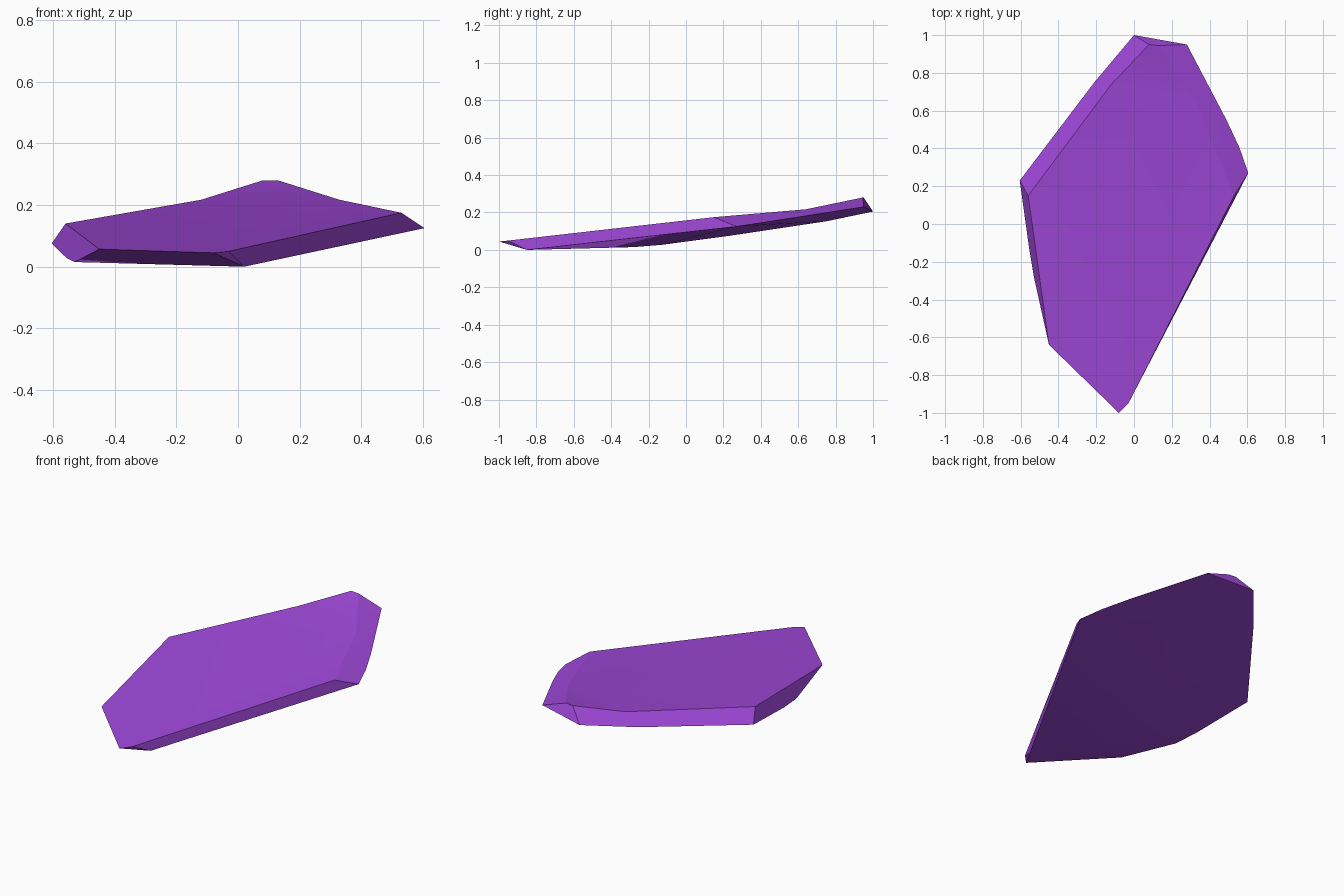
import bpy
import bmesh
import math

cube = bpy.data.objects.get("Cube")
if cube:
    bpy.data.objects.remove(cube, do_unlink=True)

# Single crystal colour
purple = bpy.data.materials.new("crystal purple")
purple.use_nodes = True
colour = (0.35, 0.065, 0.70, 1.0)
purple.diffuse_color = colour
shader = next(n for n in purple.node_tree.nodes if n.type == "BSDF_PRINCIPLED")
shader.inputs["Base Color"].default_value = colour

# Upper rim, counter-clockwise from the front tip
top_rim = [
    (-0.08, -1.0, 0.045), (-0.03, -0.95, 0.05), (0.53, 0.15, 0.175),
    (0.33, 0.64, 0.217), (0.13, 0.945, 0.28), (0.08, 0.95, 0.28),
    (-0.12, 0.74, 0.217), (-0.56, 0.15, 0.14), (-0.45, -0.64, 0.057),
]

# Lower rim, counter-clockwise from the front point
low_rim = [
    (0.02, -0.85, 0.0), (0.605, 0.27, 0.125), (0.56, 0.40, 0.145),
    (0.49, 0.55, 0.168), (0.28, 0.95, 0.23), (0.0, 1.0, 0.205),
    (-0.21, 0.75, 0.153), (-0.605, 0.23, 0.075), (-0.555, -0.13, 0.027),
    (-0.53, -0.28, 0.015),
]

bm = bmesh.new()
top = [bm.verts.new(p) for p in top_rim]
low = [bm.verts.new(p) for p in low_rim]


def facet(top_ids, low_ids):
    bm.faces.new([top[i] for i in top_ids] + [low[i] for i in low_ids])


# Broad upper face and the raised back end
facet((0, 1, 2, 3, 6, 7, 8), ())
facet((3, 4, 5, 6), ())

# Side facets: lower vertices met by each upper edge in turn
side_runs = [(0,), (1, 0), (3, 2, 1), (4, 3), (5, 4),
             (6, 5), (7, 6), (9, 8, 7), (0, 9)]
for i, run in enumerate(side_runs):
    facet((i, (i + 1) % len(top)), run)

# Gently curved underside
for run in [(0, 9, 8, 1), (8, 7, 1), (7, 6, 3, 2, 1), (6, 5, 4, 3)]:
    facet((), run)

bmesh.ops.recalc_face_normals(bm, faces=bm.faces[:])
mesh = bpy.data.meshes.new("crystal_shard")
bm.to_mesh(mesh)
bm.free()
mesh.materials.append(purple)

shard = bpy.data.objects.new("crystal_shard", mesh)
bpy.context.collection.objects.link(shard)
bpy.ops.object.select_all(action="DESELECT")
shard.select_set(True)
bpy.context.view_layer.objects.active = shard
bpy.ops.object.shade_smooth_by_angle(angle=math.radians(25))
